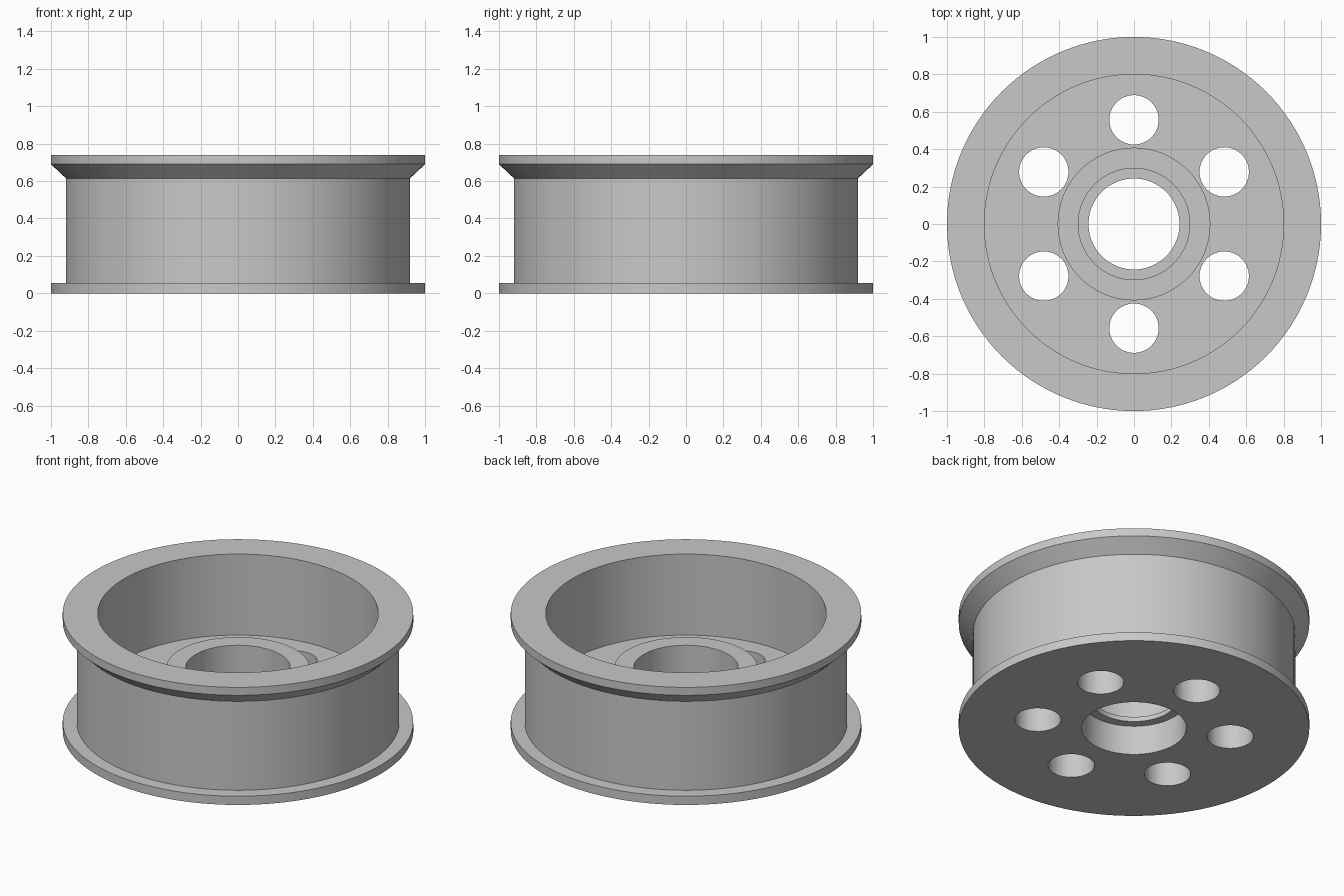
import bpy
import bmesh
import math
from mathutils import Matrix, Vector

default = bpy.data.objects.get("Cube")
if default:
    bpy.data.objects.remove(default, do_unlink=True)


def make_material(name, rgb):
    mat = bpy.data.materials.new(name)
    mat.use_nodes = True
    colour = (*rgb, 1)
    mat.diffuse_color = colour
    mat.node_tree.nodes["Principled BSDF"].inputs["Base Color"].default_value = colour
    return mat


def to_object(name, bm, mat):
    mesh = bpy.data.meshes.new(name)
    bm.to_mesh(mesh)
    bm.free()
    mesh.materials.append(mat)
    obj = bpy.data.objects.new(name, mesh)
    bpy.context.collection.objects.link(obj)
    return obj


def lathe(name, profile, mat, steps=128):
    """Spin a closed (radius, height) outline around the z axis."""
    bm = bmesh.new()
    verts = [bm.verts.new((r, 0, z)) for r, z in profile]
    edges = [bm.edges.new((v, verts[i - 1])) for i, v in enumerate(verts)]
    bmesh.ops.spin(bm, geom=verts + edges, cent=(0, 0, 0), axis=(0, 0, 1),
                   angle=math.tau, steps=steps, use_merge=True)
    bmesh.ops.remove_doubles(bm, verts=bm.verts, dist=1e-5)
    bmesh.ops.recalc_face_normals(bm, faces=bm.faces)
    return to_object(name, bm, mat)


grey = make_material("light grey metal", (0.58, 0.58, 0.58))

# Wheel body: barrel with two flanges, a web and a hub with a bearing lip
FLANGE, BARREL, RIM_INNER = 1.0, 0.92, 0.8
HUB, SEAT, LIP = 0.408, 0.298, 0.243
TOP, HUB_TOP, WEB_TOP = 0.74, 0.4, 0.23
wheel = lathe("pulley_wheel", [
    (SEAT, 0), (FLANGE, 0), (FLANGE, 0.055), (BARREL, 0.055),
    (BARREL, 0.615), (FLANGE, 0.69), (FLANGE, TOP), (RIM_INNER, TOP),
    (RIM_INNER, WEB_TOP), (HUB, WEB_TOP), (HUB, HUB_TOP), (SEAT, HUB_TOP),
    (SEAT, 0.215), (LIP, 0.215), (LIP, 0.185), (SEAT, 0.185),
], grey)

# Six round holes through the web
bm = bmesh.new()
for i in range(6):
    spot = Matrix.Rotation(math.radians(30 + 60 * i), 4, "Z") @ Vector((0.557, 0, 0.11))
    bmesh.ops.create_cone(bm, cap_ends=True, segments=48, radius1=0.132, radius2=0.132,
                          depth=0.5, matrix=Matrix.Translation(spot))
cutter = to_object("hole_cutter", bm, grey)
cutter.hide_render = True

cut = wheel.modifiers.new("web_holes", "BOOLEAN")
cut.operation = "DIFFERENCE"
cut.solver = "EXACT"
cut.object = cutter

bpy.ops.object.select_all(action="DESELECT")
wheel.select_set(True)
bpy.context.view_layer.objects.active = wheel
bpy.ops.object.modifier_apply(modifier=cut.name)
bpy.data.objects.remove(cutter, do_unlink=True)
bpy.ops.object.shade_smooth_by_angle(angle=math.radians(30))
